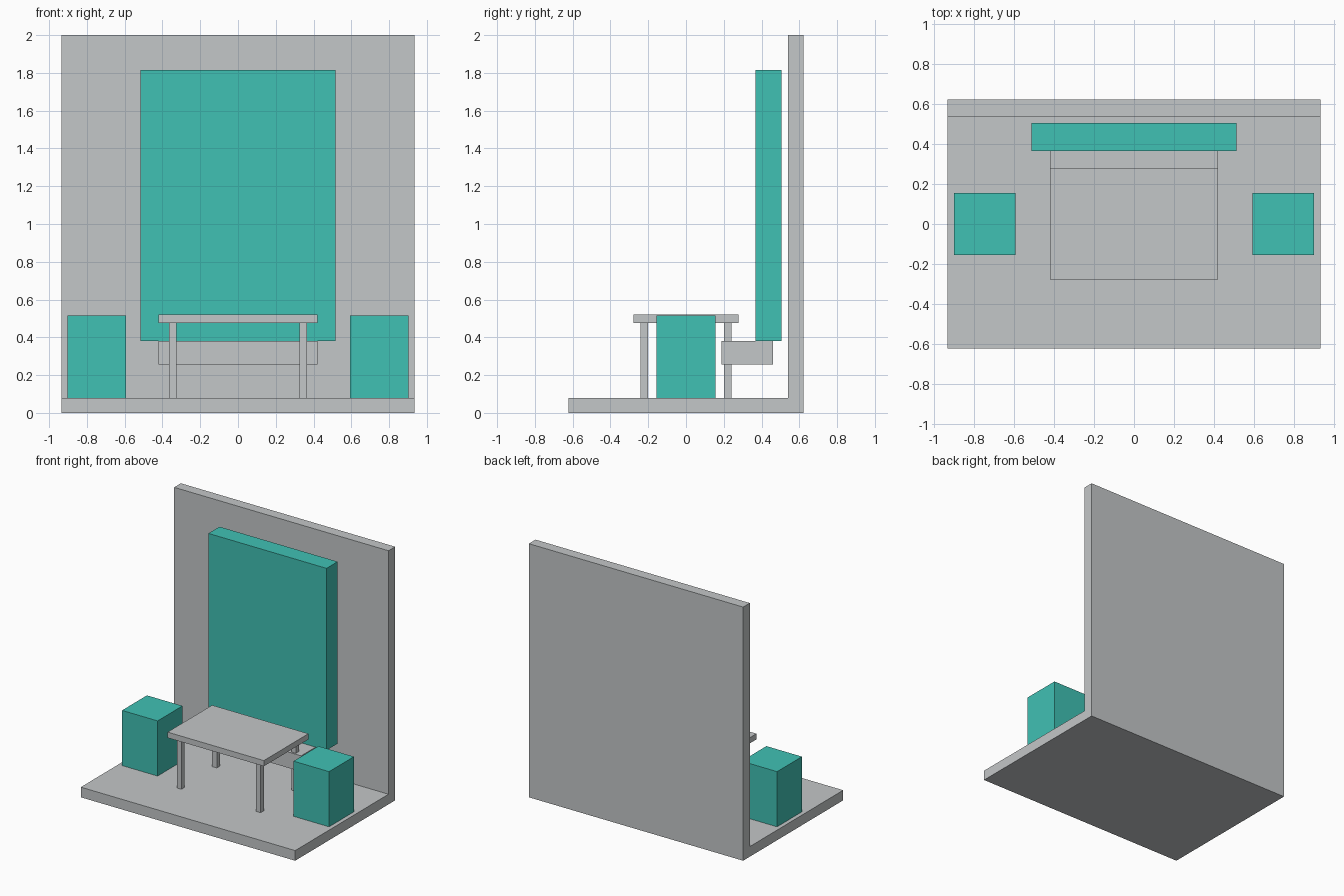
import bpy
import bmesh
from mathutils import Vector

if "Cube" in bpy.data.objects:
    bpy.data.objects.remove(bpy.data.objects["Cube"], do_unlink=True)


def material(name, rgb):
    mat = bpy.data.materials.new(name)
    mat.use_nodes = True
    mat.diffuse_color = (*rgb, 1)
    mat.node_tree.nodes["Principled BSDF"].inputs["Base Color"].default_value = (*rgb, 1)
    return mat


GREY = material("light grey", (0.55, 0.57, 0.58))
TEAL = material("teal", (0.051, 0.533, 0.456))


def finish(name, bm, mat):
    bmesh.ops.recalc_face_normals(bm, faces=bm.faces)
    mesh = bpy.data.meshes.new(name)
    bm.to_mesh(mesh)
    bm.free()
    mesh.materials.append(mat)
    obj = bpy.data.objects.new(name, mesh)
    bpy.context.collection.objects.link(obj)
    return obj


def box(name, low, high, mat):
    low, high = Vector(low), Vector(high)
    bm = bmesh.new()
    bmesh.ops.create_cube(bm, size=1)
    bmesh.ops.scale(bm, vec=high - low, verts=bm.verts)
    bmesh.ops.translate(bm, vec=(low + high) / 2, verts=bm.verts)
    return finish(name, bm, mat)


HALF_W, HALF_D, FLOOR, WALL = 0.935, 0.623, 0.08, 0.54

# Floor and back wall: one L-shaped profile extruded across the width
profile = [(-HALF_D, 0), (HALF_D, 0), (HALF_D, 2), (WALL, 2), (WALL, FLOOR), (-HALF_D, FLOOR)]
bm = bmesh.new()
face = bm.faces.new([bm.verts.new((-HALF_W, y, z)) for y, z in profile])
side = bmesh.ops.extrude_face_region(bm, geom=[face])
moved = [v for v in side["geom"] if isinstance(v, bmesh.types.BMVert)]
bmesh.ops.translate(bm, vec=(2 * HALF_W, 0, 0), verts=moved)
finish("floor_and_wall", bm, GREY)

# Tall panel and the bench beneath it
box("back_panel", (-0.515, 0.367, 0.38), (0.515, 0.505, 1.815), TEAL)
box("bench", (-0.42, 0.187, 0.255), (0.42, 0.46, 0.38), GREY)

# Table
TABLE_UNDER = 0.475
box("table_top", (-0.42, -0.278, TABLE_UNDER), (0.42, 0.278, 0.52), GREY)
for x_name, sx in (("left", 1), ("right", -1)):
    for y_name, sy in (("front", -1), ("back", 1)):
        x, y, r = sx * 0.345, sy * 0.22, 0.02
        box(f"table_leg_{y_name}_{x_name}", (x - r, y - r, FLOOR), (x + r, y + r, TABLE_UNDER), GREY)

# Block seats on either side
for name, sx in (("left", 1), ("right", -1)):
    x, r = sx * 0.748, 0.155
    box(f"block_seat_{name}", (x - r, -r, FLOOR), (x + r, r, 0.515), TEAL)
